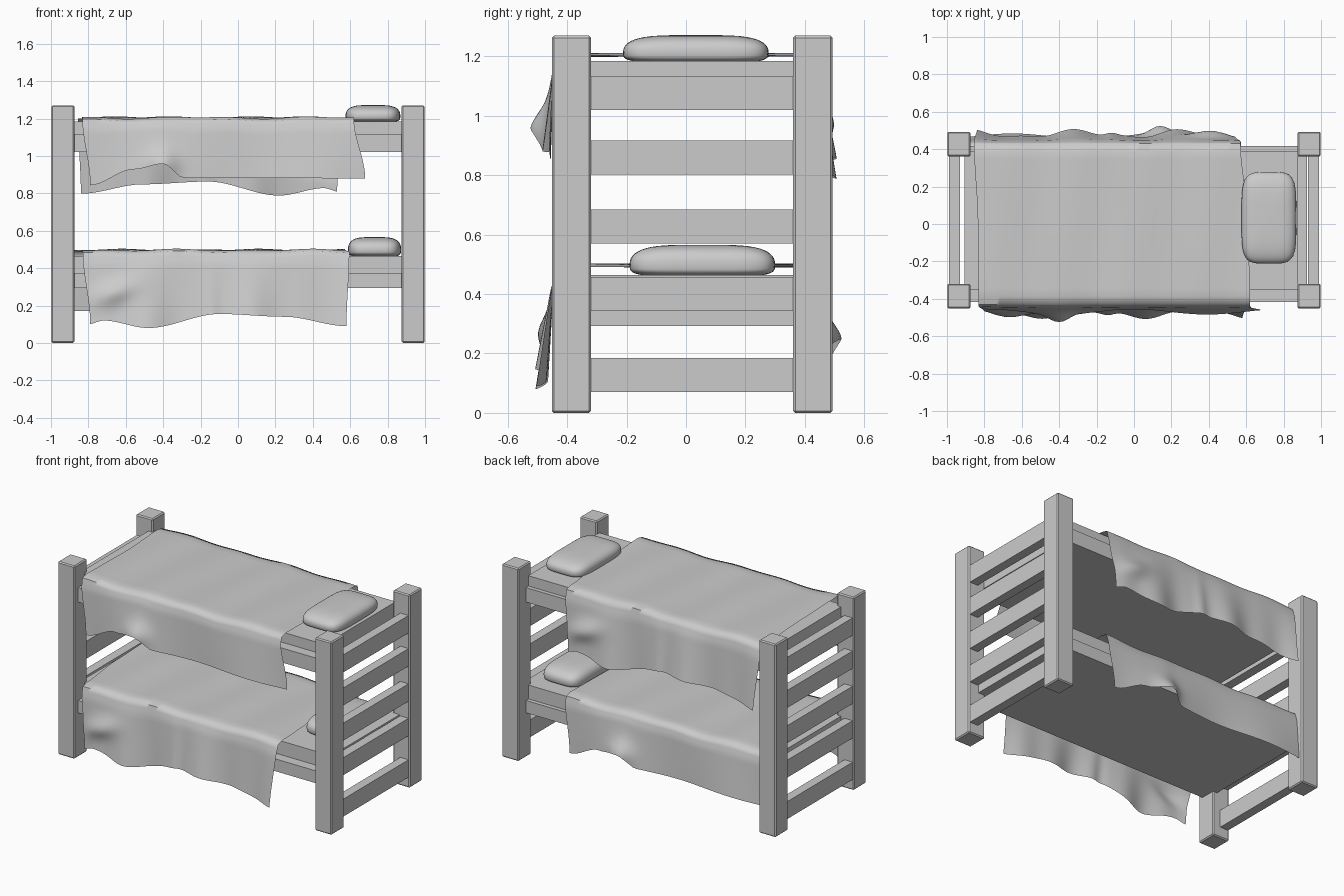
import bpy, bmesh, math

if "Cube" in bpy.data.objects:
    bpy.data.objects.remove(bpy.data.objects["Cube"])

YC = 0.02  # the frame sits slightly behind the blanket centre


def finish(name, bm, smooth=None):
    bmesh.ops.recalc_face_normals(bm, faces=bm.faces[:])
    me = bpy.data.meshes.new(name)
    bm.to_mesh(me)
    bm.free()
    ob = bpy.data.objects.new(name, me)
    bpy.context.collection.objects.link(ob)
    if smooth:
        bpy.ops.object.select_all(action='DESELECT')
        ob.select_set(True)
        bpy.context.view_layer.objects.active = ob
        bpy.ops.object.shade_smooth_by_angle(angle=math.radians(smooth))
    return ob


def box(name, x0, x1, y0, y1, z0, z1, bevel=0):
    bm = bmesh.new()
    bmesh.ops.create_cube(bm, size=1)
    for v in bm.verts:
        v.co = ((x0 + x1) / 2 + v.co.x * (x1 - x0),
                (y0 + y1) / 2 + v.co.y * (y1 - y0),
                (z0 + z1) / 2 + v.co.z * (z1 - z0))
    if bevel:
        bmesh.ops.bevel(bm, geom=bm.edges[:], offset=bevel, segments=1, affect='EDGES')
    return finish(name, bm)


def lerp_table(t, pts):
    # smooth interpolation through (x, value) points
    if t <= pts[0][0]:
        return pts[0][1]
    for (a, va), (b, vb) in zip(pts, pts[1:]):
        if t <= b:
            s = (t - a) / (b - a)
            s = s * s * (3 - 2 * s)
            return va + (vb - va) * s
    return pts[-1][1]


def bump(x, c, w):
    return math.exp(-((x - c) / w) ** 2)


def pillow(name, x0, x1, y0, y1, z0, z1):
    # rounded-square superellipsoid with a flattened underside
    bm = bmesh.new()
    bmesh.ops.create_uvsphere(bm, u_segments=48, v_segments=24, radius=1)
    p = lambda c, e: math.copysign(abs(c) ** e, c)
    for v in bm.verts:
        lat = math.asin(max(-1, min(1, v.co.z)))
        lon = math.atan2(v.co.y, v.co.x)
        r = max(0, math.cos(lat)) ** 0.5
        x = r * p(math.cos(lon), 0.45)
        y = r * p(math.sin(lon), 0.45)
        z = p(math.sin(lat), 0.85 if lat > 0 else 0.5)
        zm = z0 + (z1 - z0) * 0.38
        v.co = ((x0 + x1) / 2 + x * (x1 - x0) / 2,
                (y0 + y1) / 2 + y * (y1 - y0) / 2,
                zm + z * ((z1 - zm) if z > 0 else (zm - z0)))
    return finish(name, bm, 60)


# hem heights along the blanket, in the lower bunk's position
FRONT_HEM = [(-0.80, 0.10), (-0.72, 0.12), (-0.48, 0.08), (-0.1, 0.155), (0.25, 0.14), (0.58, 0.09)]
BACK_HEM = [(-0.93, 0.17), (-0.5, 0.175), (0.03, 0.175), (0.14, 0.25), (0.3, 0.22), (0.53, 0.135)]
LEFT_EDGE = [(-2, -0.79), (-1, -0.83), (0, -0.872), (1, -0.88), (2, -0.94)]
RIGHT_EDGE = [(-2, 0.58), (-1, 0.595), (0, 0.575), (1, 0.572), (2, 0.53)]
NX, ND, NT = 64, 16, 20


def blanket(name, dz, turned):
    bm = bmesh.new()
    # v runs -2..-1 front drape, -1..1 top, 1..2 back drape
    vs = ([-2 + i / ND for i in range(ND)] + [-1 + 2 * i / NT for i in range(NT)]
          + [1 + i / ND for i in range(ND + 1)])
    grid = []
    for i in range(NX + 1):
        u = i / NX
        row = []
        for v in vs:
            a, b = lerp_table(v, LEFT_EDGE), lerp_table(v, RIGHT_EDGE)
            x = a + (b - a) * u
            top = 0.497 + 0.004 * math.sin(9 * x + 2 * v) + 0.003 * math.sin(17 * x - v)
            if abs(v) <= 1:
                y = 0.43 * v
                z = top - 0.012 * max(0, abs(v) - 0.9) / 0.1
            else:
                d = abs(v) - 1
                hem = lerp_table(x, FRONT_HEM if v < 0 else BACK_HEM)
                z = (top - 0.012) + (hem - top + 0.012) * d
                if v < 0:
                    off = d * (0.04 + 0.018 * math.sin(11 * x + 1) + 0.008 * math.sin(23 * x))
                    off += 0.035 * bump(x, -0.66, 0.11) * bump(z, 0.27 + 0.3 * (x + 0.66), 0.06)
                    off += 0.015 * bump(x, -0.14, 0.04) * d
                else:
                    off = d * (0.028 + 0.014 * math.sin(8 * x + 0.5))
                    off += 0.04 * bump(x, 0.14, 0.08) * bump(z, 0.25, 0.07)
                off += 0.012 * min(1, d * 6)
                y = math.copysign(0.43 + off, v)
            if turned:
                x, y = -0.26 - x, -y
            row.append(bm.verts.new((x, y, z + dz)))
        grid.append(row)
    for r, s in zip(grid, grid[1:]):
        for j in range(len(vs) - 1):
            bm.faces.new((r[j], s[j], s[j + 1], r[j + 1]))
    ob = finish(name, bm, 60)
    return ob


# corner posts and the five slats at each end
for sx, side in ((-1, "left"), (1, "right")):
    xs = sorted((sx * 0.875, sx * 0.998))
    box(f"{side}_front_post", *xs, -0.452, -0.32, 0, 1.27, 0.007)
    box(f"{side}_back_post", *xs, 0.361, 0.493, 0, 1.27, 0.007)
    xs = sorted((sx * 0.93, sx * 0.99))
    for k, z in enumerate((0.07, 0.343, 0.57, 0.802, 1.02)):
        box(f"{side}_slat_{k + 1}", *xs, -0.34, 0.38, z, z + 0.115)

# bunks: mattress, side rails, pillow and draped blanket
for name, z0, z1, zr, x1 in (("lower", 0.293, 0.465, 0.374, 0.925),
                             ("upper", 1.022, 1.185, 1.117, 0.877)):
    box(f"{name}_mattress", -0.905, x1, YC - 0.37, YC + 0.37, z0, z1)
    box(f"{name}_front_rail", -0.9, 0.9, -0.417, -0.345, z0, zr)
    box(f"{name}_back_rail", -0.9, 0.9, 0.385, 0.417, z0, zr)

pillow("lower_pillow", 0.588, 0.872, -0.19, 0.30, 0.458, 0.566)
pillow("upper_pillow", 0.575, 0.868, -0.212, 0.278, 1.178, 1.272)
blanket("lower_blanket", 0, False)
blanket("upper_blanket", 0.708, True)
